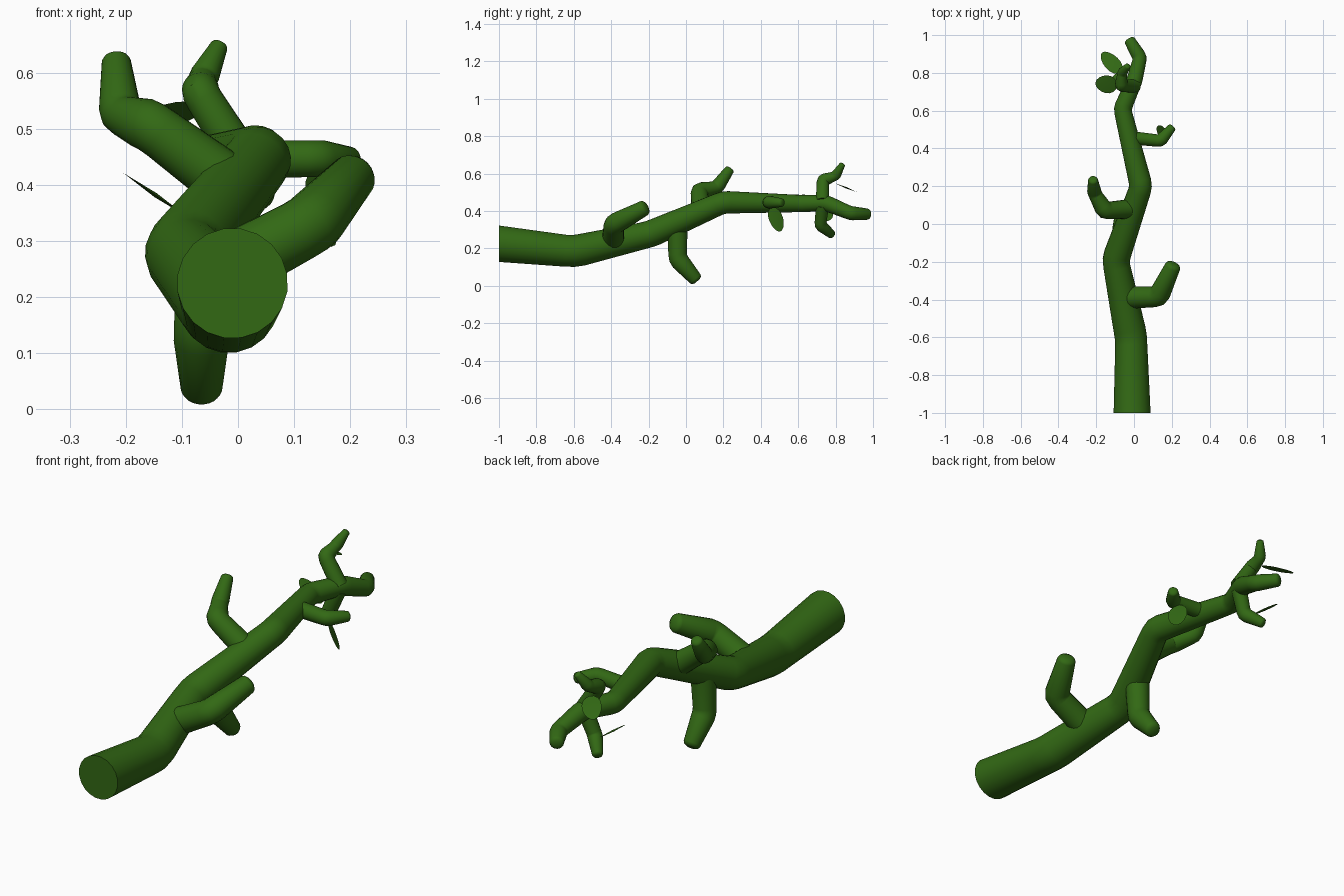
import bpy, bmesh, math
from mathutils import Vector

if "Cube" in bpy.data.objects:
    bpy.data.objects.remove(bpy.data.objects["Cube"])

green = bpy.data.materials.new("green")
green.diffuse_color = (0.032, 0.14, 0.007, 1)
green.use_nodes = True
green.node_tree.nodes["Principled BSDF"].inputs["Base Color"].default_value = green.diffuse_color
SIDES = 20


def finish(bm, name, smooth=True):
    me = bpy.data.meshes.new(name)
    bmesh.ops.recalc_face_normals(bm, faces=bm.faces[:])
    bm.to_mesh(me)
    bm.free()
    me.materials.append(green)
    ob = bpy.data.objects.new(name, me)
    bpy.context.collection.objects.link(ob)
    bpy.ops.object.select_all(action='DESELECT')
    ob.select_set(True)
    bpy.context.view_layer.objects.active = ob
    if smooth:
        bpy.ops.object.shade_smooth_by_angle(angle=math.radians(40))
    return ob


def soften(pts):
    """Swap each inner corner for three points so the elbows are slightly round."""
    out = [pts[0]]
    for (a, ra), (b, rb), (c, rc) in zip(pts, pts[1:], pts[2:]):
        d = rb * 0.5
        p = b + (a - b).normalized() * d
        q = b + (c - b).normalized() * d
        out += [(p, rb), (p * 0.25 + b * 0.5 + q * 0.25, rb), (q, rb)]
    return out + [pts[-1]]


def limb(name, points):
    """Tapered tube through (x, y, z, radius) points with a domed tip."""
    pts = soften([(Vector(p[:3]), p[3]) for p in points])
    end, r = pts[-1]
    d = (end - pts[-2][0]).normalized()
    for a in (30, 60):
        t = math.radians(a)
        pts.append((end + d * r * 0.5 * math.sin(t), r * math.cos(t)))
    bm = bmesh.new()
    n = len(pts)
    seg = [(pts[i + 1][0] - pts[i][0]).normalized() for i in range(n - 1)]
    u = seg[0].orthogonal().normalized()
    rings = []
    for i, (p, r) in enumerate(pts):
        s = seg[max(i - 1, 0)]
        if i > 1:
            u = seg[i - 2].rotation_difference(s) @ u
        v = s.cross(u)
        m = (s + seg[min(i, n - 2)]).normalized()   # mitre plane normal
        ring = []
        for k in range(SIDES):
            a = math.tau * k / SIDES
            o = (u * math.cos(a) + v * math.sin(a)) * r
            o -= s * (o.dot(m) / s.dot(m))
            ring.append(bm.verts.new(p + o))
        rings.append(ring)
    for A, B in zip(rings, rings[1:]):
        for k in range(SIDES):
            j = (k + 1) % SIDES
            bm.faces.new((A[k], A[j], B[j], B[k]))
    bm.faces.new(rings[0])
    bm.faces.new(rings[-1])
    # keep the cut end of the trunk square to y
    if name == "trunk":
        for v in rings[0]:
            v.co.y = -1
    return finish(bm, name)


def leaf(name, centre, along, normal, half_len, half_wid):
    """Thin oval blade."""
    c, l, nrm = Vector(centre), Vector(along).normalized(), Vector(normal).normalized()
    w = nrm.cross(l).normalized()
    nrm = l.cross(w)
    bm = bmesh.new()
    rim = []
    for k in range(16):
        a = math.tau * k / 16
        wid = half_wid * math.sin(a) * (1 - 0.12 * math.cos(a))
        rim.append(bm.verts.new(c + l * half_len * math.cos(a) + w * wid))
    top = bm.verts.new(c + nrm * 0.004)
    bot = bm.verts.new(c - nrm * 0.004)
    for k in range(16):
        a, b = rim[k], rim[(k + 1) % 16]
        bm.faces.new((a, b, top))
        bm.faces.new((b, a, bot))
    return finish(bm, name)


# Main stem, from the cut end to the tip
limb("trunk", [(-0.01, -1, 0.225, 0.099), (-0.015, -0.6, 0.183, 0.086),
               (-0.098, -0.19, 0.277, 0.072), (0.038, 0.2, 0.447, 0.06),
               (-0.062, 0.61, 0.44, 0.047), (0.0, 0.75, 0.442, 0.042),
               (0.032, 0.88, 0.388, 0.037), (-0.022, 0.97, 0.383, 0.03)])

# Side branches
limb("lower_right_branch", [(-0.04, -0.39, 0.24, 0.06), (0.13, -0.385, 0.33, 0.055),
                            (0.205, -0.225, 0.415, 0.042)])
limb("left_branch", [(-0.02, 0.08, 0.405, 0.052), (-0.155, 0.07, 0.505, 0.046),
                     (-0.21, 0.165, 0.525, 0.037), (-0.217, 0.232, 0.62, 0.026)])
limb("hanging_branch", [(-0.055, -0.045, 0.34, 0.055), (-0.065, -0.045, 0.145, 0.05),
                        (-0.065, 0.05, 0.037, 0.037)])
limb("upper_right_branch", [(0.0, 0.455, 0.445, 0.035), (0.14, 0.44, 0.447, 0.033),
                            (0.2, 0.51, 0.445, 0.023)])
limb("top_twig", [(0.005, 0.73, 0.45, 0.036), (-0.068, 0.732, 0.565, 0.033),
                  (-0.063, 0.80, 0.588, 0.026), (-0.034, 0.835, 0.647, 0.016)])
limb("bottom_twig", [(0.0, 0.73, 0.43, 0.035), (-0.04, 0.718, 0.325, 0.032),
                     (-0.095, 0.778, 0.275, 0.023)])

# Leaves
leaf("top_leaf", (-0.12, 0.855, 0.525), (-0.65, 0.7, -0.28), (0, 0.38, 0.92), 0.075, 0.042)
leaf("bottom_leaf", (-0.147, 0.74, 0.382), (-0.8, 0.1, 0.55), (0.55, 0, 0.8), 0.07, 0.047)
leaf("side_leaf", (0.15, 0.482, 0.355), (0.25, 0.3, -1), (0.85, 0.5, 0.35), 0.07, 0.045)
